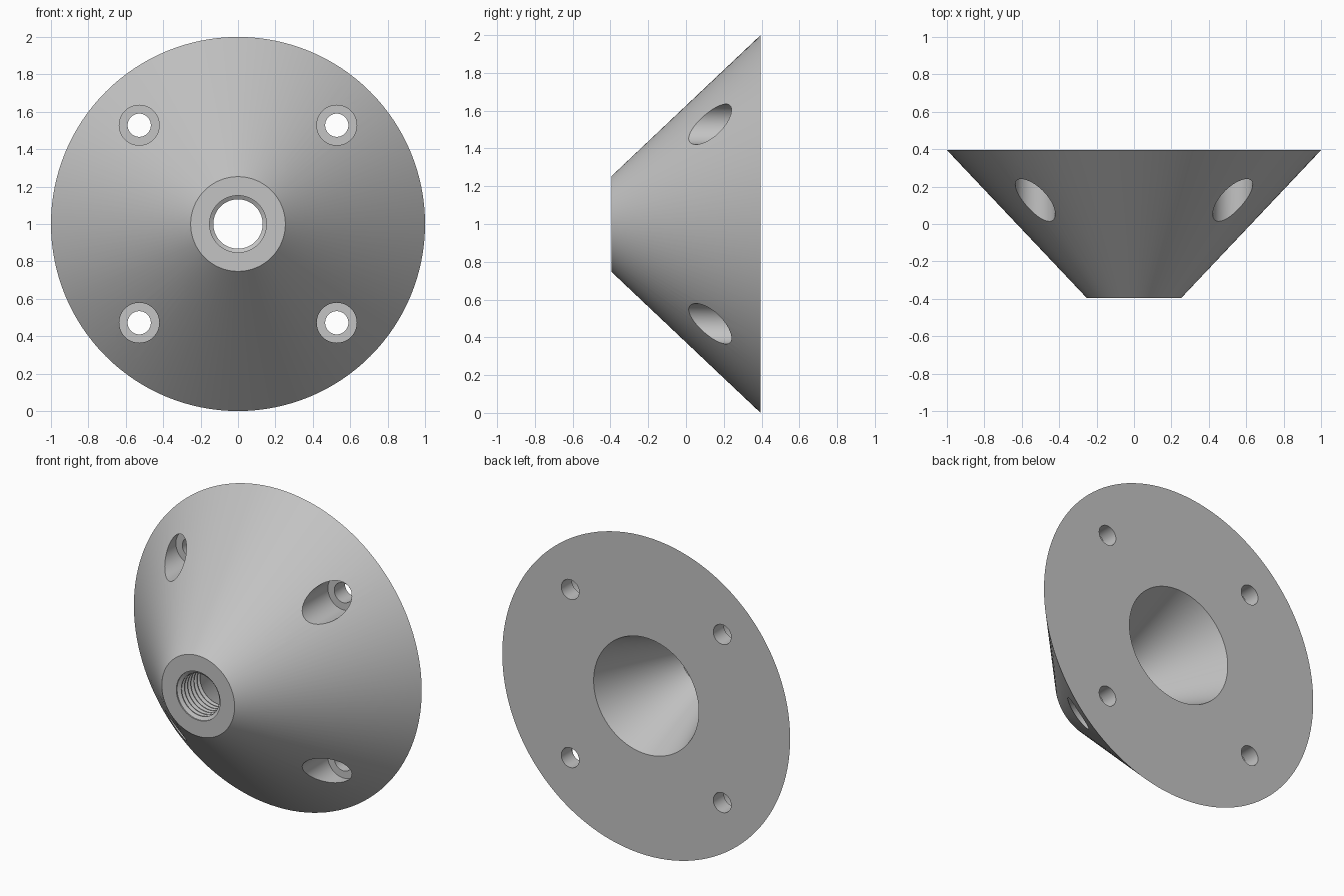
import bpy
import bmesh
import math

default = bpy.data.objects.get("Cube")
if default:
    bpy.data.objects.remove(default, do_unlink=True)

FRONT, BACK = -0.395, 0.395
CENTRE_Z = 1.0

grey = bpy.data.materials.new("plain grey")
grey.use_nodes = True
colour = (0.55, 0.55, 0.55, 1)
grey.diffuse_color = colour
grey.node_tree.nodes["Principled BSDF"].inputs["Base Color"].default_value = colour


def revolve(name, profile, sides, x=0, z=CENTRE_Z):
    """Turn a closed (radius, y) profile round an axis parallel to y."""
    bm = bmesh.new()
    rings = []
    for i in range(sides):
        a = math.tau * i / sides
        rings.append([bm.verts.new((r * math.cos(a), y, r * math.sin(a)))
                      for r, y in profile])
    n = len(profile)
    for i in range(sides):
        here, there = rings[i], rings[(i + 1) % sides]
        for j in range(n):
            k = (j + 1) % n
            if profile[j][0] == 0 and profile[k][0] == 0:
                continue
            bm.faces.new((here[j], here[k], there[k], there[j]))
    bmesh.ops.remove_doubles(bm, verts=bm.verts, dist=1e-5)
    bmesh.ops.recalc_face_normals(bm, faces=bm.faces)
    mesh = bpy.data.meshes.new(name)
    bm.to_mesh(mesh)
    bm.free()
    mesh.materials.append(grey)
    obj = bpy.data.objects.new(name, mesh)
    obj.location = (x, 0, z)
    bpy.context.collection.objects.link(obj)
    return obj


# Outer cone, threaded bore and flared back cavity in one profile
root, crest = 0.152, 0.132
turns, pitch = 7, 0.031
profile = [(1.0, BACK), (0.253, FRONT), (root, FRONT)]
for t in range(turns):
    y = FRONT + 0.008 + t * pitch
    profile += [(root, y), (crest, y + pitch * 0.4),
                (crest, y + pitch * 0.55), (root, y + pitch * 0.95)]
profile += [(root, FRONT + 0.008 + turns * pitch), (0.365, BACK)]
# drop the repeated point at the mouth of the bore
body = revolve("conical_flange", profile, 128)

# Counterbored screw holes, cut from the front
FLOOR = 0.29
hole = [(0, -0.6), (0.107, -0.6), (0.107, FLOOR),
        (0.062, FLOOR), (0.062, 0.6), (0, 0.6)]
bpy.context.view_layer.objects.active = body
for sx in (-1, 1):
    for sz in (-1, 1):
        cutter = revolve("hole_cutter", hole, 48, sx * 0.528, CENTRE_Z + sz * 0.528)
        cutter.hide_render = True
        cut = body.modifiers.new("screw_hole", "BOOLEAN")
        cut.operation = "DIFFERENCE"
        cut.solver = "EXACT"
        cut.object = cutter
        bpy.context.view_layer.update()
        bpy.ops.object.modifier_apply(modifier=cut.name)
        bpy.data.objects.remove(cutter, do_unlink=True)

# Smooth round walls, sharp rims
bpy.ops.object.select_all(action="DESELECT")
body.select_set(True)
bpy.ops.object.shade_smooth_by_angle(angle=math.radians(20))
